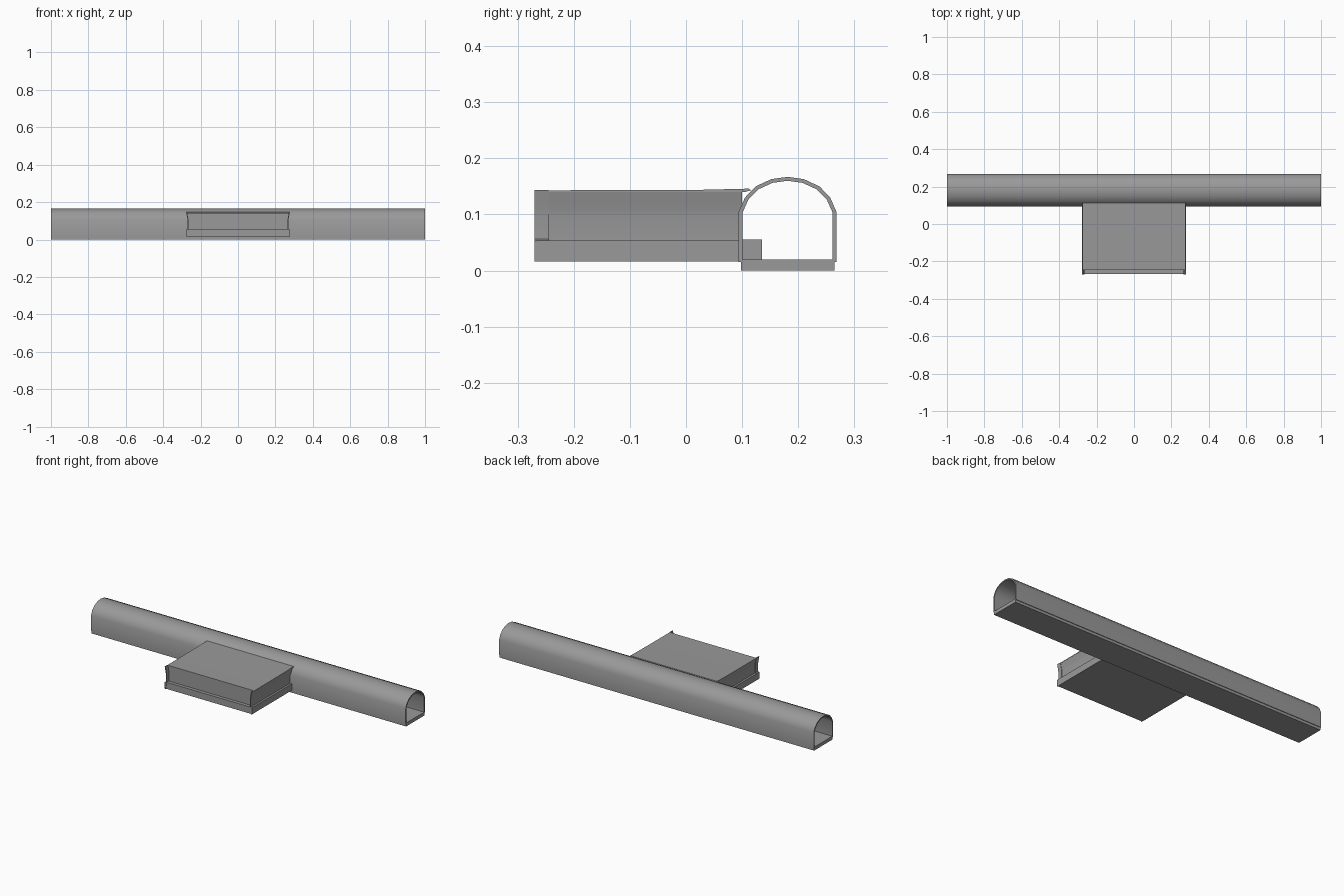
import bpy, bmesh, math

if "Cube" in bpy.data.objects:
    bpy.data.objects.remove(bpy.data.objects["Cube"], do_unlink=True)

grey = bpy.data.materials.new("concrete grey")
grey.use_nodes = True
colour = (0.32, 0.32, 0.32, 1)
grey.diffuse_color = colour
grey.node_tree.nodes["Principled BSDF"].inputs["Base Color"].default_value = colour


def extrude(name, points, axis, start, end):
    """Sweep a closed 2D outline along x (points are y, z) or y (points are x, z)."""
    bm = bmesh.new()
    place = (lambda p, d: (d, *p)) if axis == "x" else (lambda p, d: (p[0], d, p[1]))
    face = bm.faces.new([bm.verts.new(place(p, start)) for p in points])
    moved = bmesh.ops.extrude_face_region(bm, geom=[face])["geom"]
    shift = (end - start, 0, 0) if axis == "x" else (0, end - start, 0)
    bmesh.ops.translate(bm, vec=shift, verts=[g for g in moved if isinstance(g, bmesh.types.BMVert)])
    bmesh.ops.recalc_face_normals(bm, faces=bm.faces)
    mesh = bpy.data.meshes.new(name)
    bm.to_mesh(mesh)
    bm.free()
    obj = bpy.data.objects.new(name, mesh)
    bpy.context.collection.objects.link(obj)
    mesh.materials.append(grey)
    bpy.ops.object.select_all(action="DESELECT")
    obj.select_set(True)
    bpy.context.view_layer.objects.active = obj
    bpy.ops.object.shade_smooth_by_angle(angle=math.radians(32))
    return obj


def box(name, x, y, z):
    return extrude(name, [(y[0], z[0]), (y[1], z[0]), (y[1], z[1]), (y[0], z[1])], "x", *x)


def mirrored(half):
    return half + [(-x, z) for x, z in reversed(half)]


# Long tunnel: thin arched shell on a floor slab
centre = 0.181
half = [(0.0875, 0.015), (0.0875, 0.104), (0.076, 0.13), (0.057, 0.15), (0.029, 0.163)]
outer = half + [(0, 0.167)] + [(-y, z) for y, z in reversed(half)]
inner = [(y * 0.92, z if z < 0.05 else z - 0.007 * (z - 0.09) / 0.077) for y, z in outer]
extrude("tunnel_shell", [(centre + y, z) for y, z in outer + inner[::-1]], "x", -1, 1)
box("tunnel_floor", (-1, 1), (0.098, 0.265), (0, 0.02))

# Hall beside the tunnel, on a base that carries on inside as a platform
box("hall_base", (-0.277, 0.277), (-0.266, 0.1), (0.016, 0.054))
box("inner_platform", (-0.277, 0.277), (0.095, 0.135), (0.018, 0.055))
hall = [(0.266, 0.05), (0.266, 0.098), (0.268, 0.11), (0.276, 0.143)]
extrude("hall_body", mirrored(hall), "y", -0.247, 0.1)
roof = [(-0.247, 0.14), (0.105, 0.14), (0.116, 0.143), (0.112, 0.146), (0.03, 0.144), (-0.247, 0.143)]
extrude("hall_roof", roof, "x", -0.276, 0.276)

# Flared side fins framing the recessed front
fin = [(0.272, 0.016), (0.277, 0.016), (0.277, 0.053), (0.27, 0.056), (0.269, 0.1),
       (0.271, 0.112), (0.277, 0.144), (0.272, 0.144), (0.266, 0.112), (0.264, 0.1), (0.266, 0.056)]
for side, s in (("left", 1), ("right", -1)):
    extrude("front_fin_" + side, [(s * x, z) for x, z in fin], "y", -0.27, -0.245)
